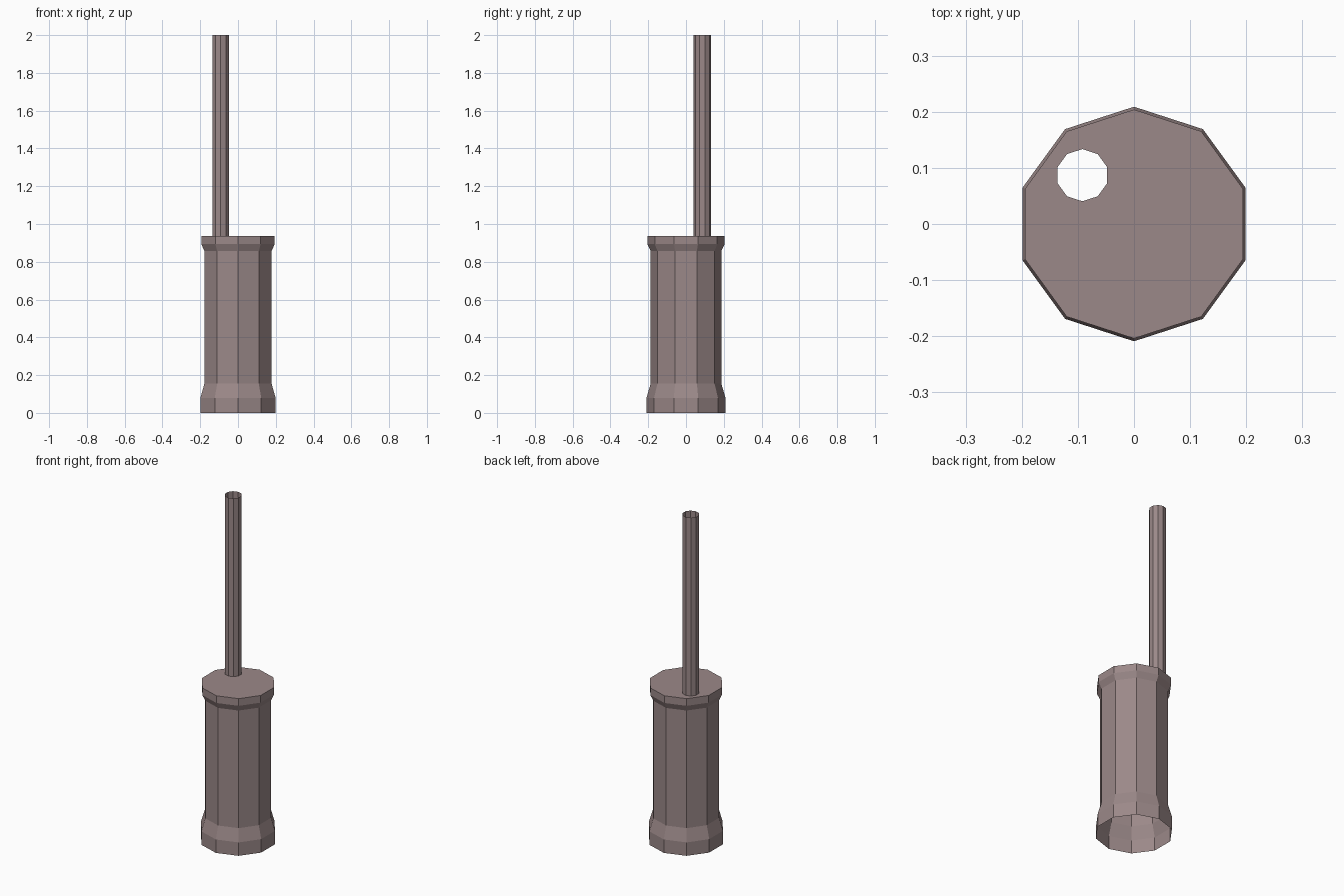
import bpy, bmesh, math

if "Cube" in bpy.data.objects:
    bpy.data.objects.remove(bpy.data.objects["Cube"])

SIDES = 10

mat = bpy.data.materials.new("dusty mauve")
mat.diffuse_color = (0.33, 0.25, 0.25, 1)
mat.use_nodes = True
mat.node_tree.nodes["Principled BSDF"].inputs["Base Color"].default_value = mat.diffuse_color


def ring(bm, radius, z, cx=0.0, cy=0.0):
    """Decagon of vertices with one corner pointing to +y."""
    step = 2 * math.pi / SIDES
    return [bm.verts.new((cx + radius * math.sin(-i * step),
                          cy + radius * math.cos(i * step), z))
            for i in range(SIDES)]


def skin(bm, rings):
    """Outward facing walls between successive rings."""
    for a, b in zip(rings, rings[1:]):
        for i in range(SIDES):
            j = (i + 1) % SIDES
            bm.faces.new((a[i], a[j], b[j], b[i]))


def finish(bm, name):
    me = bpy.data.meshes.new(name)
    bm.to_mesh(me)
    bm.free()
    me.materials.append(mat)
    ob = bpy.data.objects.new(name, me)
    bpy.context.collection.objects.link(ob)
    return ob


PX, PY, PR = -0.092, 0.087, 0.0465   # pipe centre and radius
TOP = 0.936

# Chimney body: flared foot, straight shaft, flared rim, open underneath
bm = bmesh.new()
profile = [(0.209, 0), (0.209, 0.08), (0.187, 0.155), (0.187, 0.857),
           (0.204, 0.893), (0.204, TOP)]
rings = [ring(bm, r, z) for r, z in profile]
skin(bm, rings)
# Flat lid with a hole where the pipe comes out
skin(bm, [rings[-1], ring(bm, PR, TOP, PX, PY)])
finish(bm, "chimney_body")

# Thin open pipe
bm = bmesh.new()
skin(bm, [ring(bm, PR, z, PX, PY) for z in (TOP, 2.0)])
finish(bm, "exhaust_pipe")
